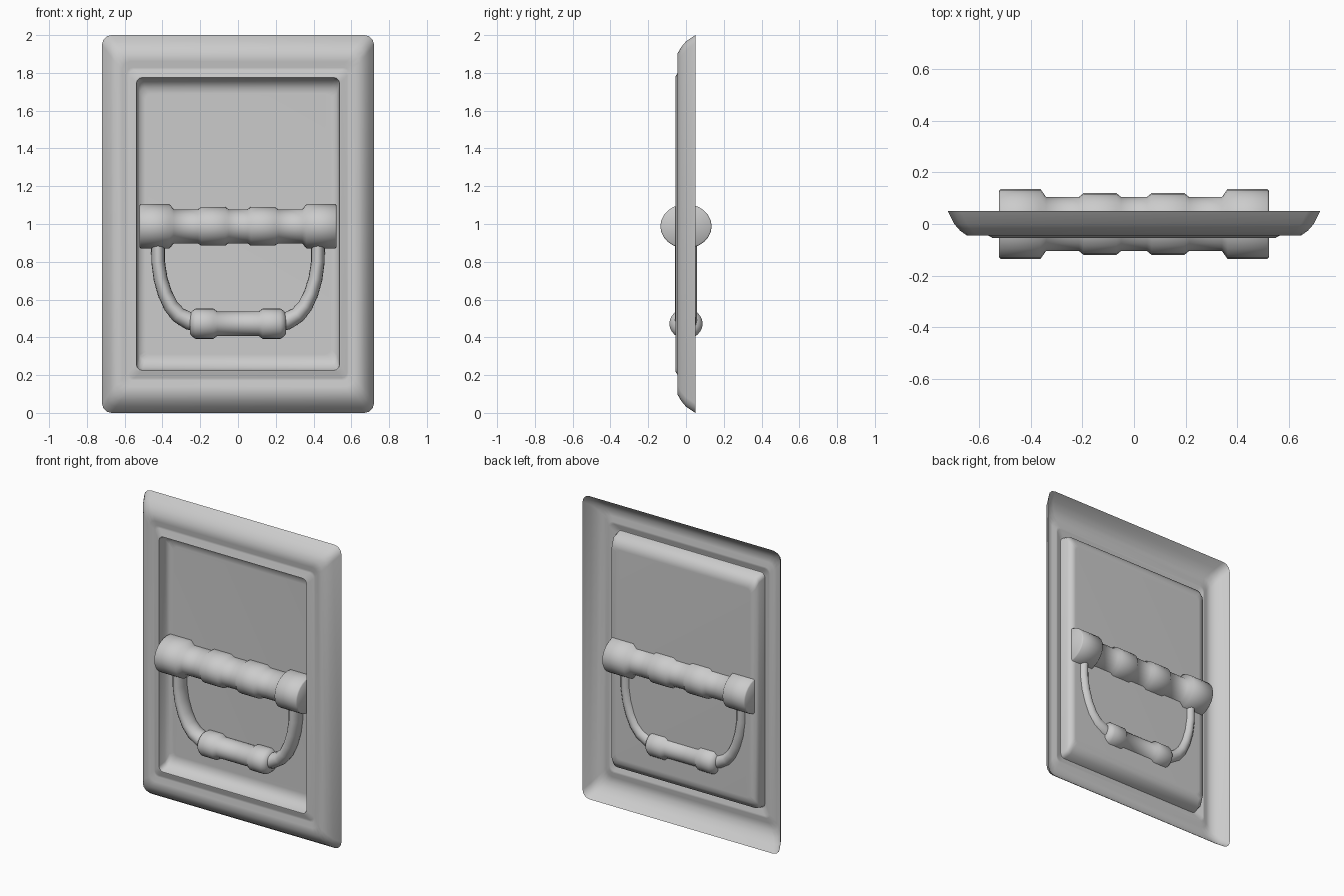
import bpy, bmesh, math
from mathutils import Vector

if "Cube" in bpy.data.objects:
    bpy.data.objects.remove(bpy.data.objects["Cube"])

grey = bpy.data.materials.new("plain grey")
grey.diffuse_color = (0.6, 0.6, 0.6, 1)
grey.use_nodes = True
grey.node_tree.nodes["Principled BSDF"].inputs["Base Color"].default_value = grey.diffuse_color


def skin(name, rings, caps=False, angle=75):
    """Bridge successive rings of points into one smooth-shaded surface."""
    bm = bmesh.new()
    vs = [[bm.verts.new(p) for p in r] for r in rings]
    n = len(rings[0])
    for a, b in zip(vs, vs[1:]):
        for i in range(n):
            j = (i + 1) % n
            bm.faces.new((a[i], a[j], b[j], b[i]))
    if caps:
        bm.faces.new(vs[0])
    bm.faces.new(vs[-1])
    bmesh.ops.recalc_face_normals(bm, faces=bm.faces)
    if not caps and sum(f.normal.y * f.calc_area() for f in bm.faces) > 0:
        bmesh.ops.reverse_faces(bm, faces=bm.faces)
    me = bpy.data.meshes.new(name)
    bm.to_mesh(me)
    bm.free()
    me.materials.append(grey)
    ob = bpy.data.objects.new(name, me)
    bpy.context.collection.objects.link(ob)
    bpy.ops.object.select_all(action='DESELECT')
    ob.select_set(True)
    bpy.context.view_layer.objects.active = ob
    bpy.ops.object.shade_smooth_by_angle(angle=math.radians(angle))
    return ob


def round_rect(hx, hz, y, r, steps=3):
    """Upright rectangle with rounded corners, centred at z = 1."""
    pts = []
    for k, (sx, sz) in enumerate([(1, 1), (-1, 1), (-1, -1), (1, -1)]):
        for s in range(steps + 1):
            a = math.pi / 2 * (k + s / steps)
            pts.append((sx * (hx - r) + r * math.cos(a), y,
                        1 + sz * (hz - r) + r * math.sin(a)))
    return pts


def ellipse(c, u, ru, rv, n=24):
    """Ring around centre c: radius ru along u, rv along the y axis."""
    return [c + u * (ru * math.cos(2 * math.pi * i / n))
            + Vector((0, 1, 0)) * (rv * math.sin(2 * math.pi * i / n)) for i in range(n)]


def lathe(name, half, z, stretch):
    """Mirrored profile of (x, radius) turned around a horizontal axis."""
    prof = [(-x, r) for x, r in reversed(half)] + half
    return skin(name, [ellipse(Vector((x, 0, z)), Vector((0, 0, 1)), r, r * stretch)
                       for x, r in prof], caps=True)


# open pressed sheet: bevelled frame, shallow groove, raised lip, recessed panel
skin("framed_panel", [round_rect(*p) for p in [
    (0.72, 1.0, 0.05, 0.05), (0.695, 0.967, 0.0, 0.05), (0.672, 0.936, -0.026, 0.05),
    (0.645, 0.903, -0.045, 0.05), (0.612, 0.86, -0.045, 0.04), (0.588, 0.828, -0.035, 0.03),
    (0.578, 0.815, -0.036, 0.03), (0.545, 0.782, -0.055, 0.03), (0.538, 0.775, -0.055, 0.03),
    (0.533, 0.762, 0.0, 0.03), (0.522, 0.72, 0.03, 0.03), (0.49, 0.69, 0.031, 0.03)]])

# thick cross bar with swollen ends and two bumps
lathe("cross_bar", [(0.05, 0.09), (0.068, 0.103), (0.195, 0.103), (0.213, 0.09), (0.34, 0.09),
                    (0.362, 0.117), (0.515, 0.117), (0.521, 0.111)], 0.988, 1.16)

# bent handle tube hanging from the bar, thicker toward the grip
half = [(0.424, 0.93, 0.036), (0.423, 0.8, 0.036), (0.41, 0.71, 0.037), (0.386, 0.63, 0.038),
        (0.355, 0.565, 0.04), (0.315, 0.518, 0.043), (0.26, 0.487, 0.047), (0.2, 0.475, 0.05)]
path = [(Vector((-x, 0, z)), r) for x, z, r in half]
path += [(Vector((x, 0, z)), r) for x, z, r in reversed(half)]
rings = []
for i, (p, r) in enumerate(path):
    t = (path[min(i + 1, len(path) - 1)][0] - path[max(i - 1, 0)][0]).normalized()
    rings.append(ellipse(p, Vector((-t.z, 0, t.x)), r, 0.057, 16))
skin("handle_tube", rings, caps=True)

# hand grip with a collar at each end
lathe("hand_grip", [(0.11, 0.065), (0.13, 0.08), (0.225, 0.08), (0.243, 0.068), (0.255, 0.052)],
      0.472, 1.1)
